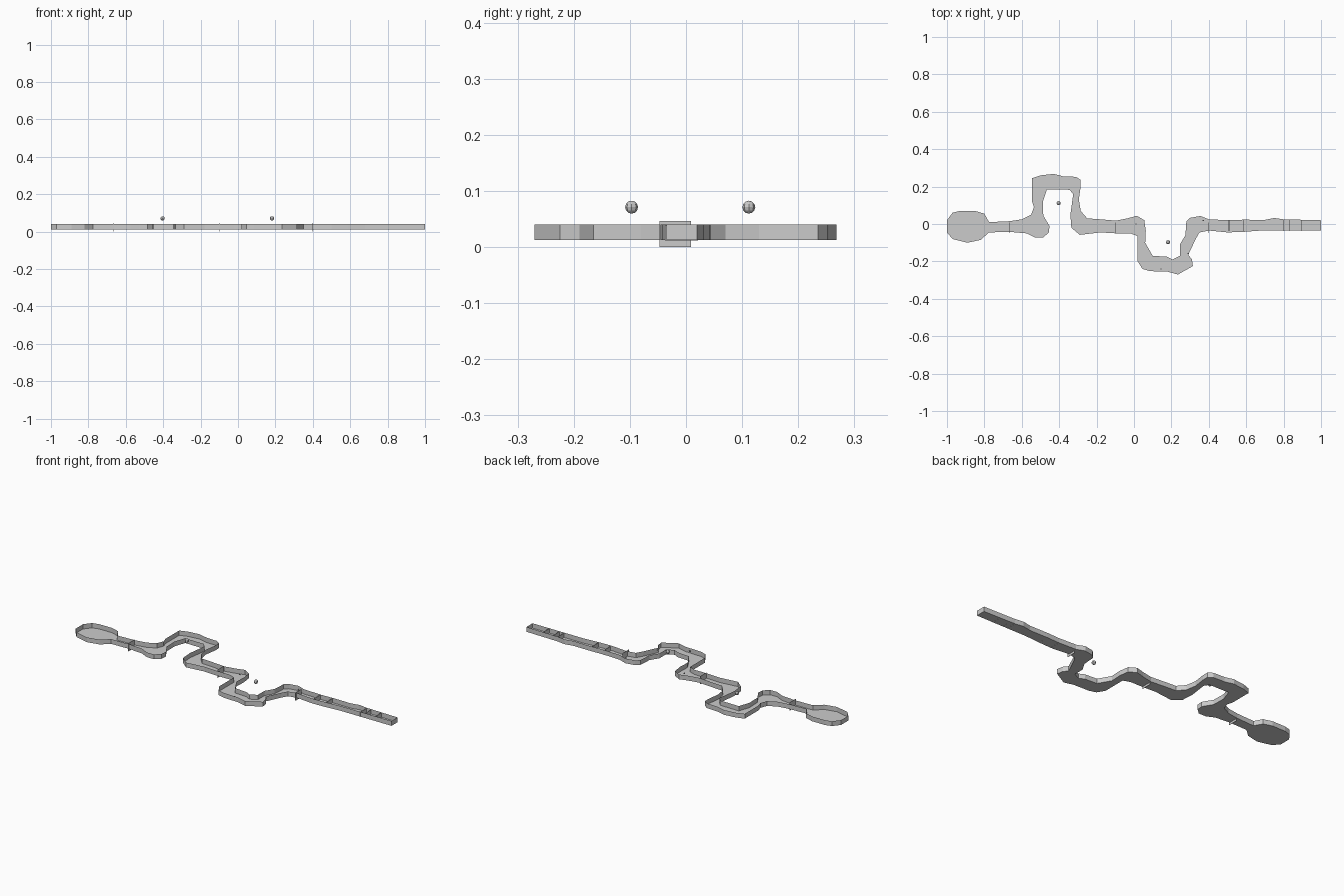
import bpy, bmesh
from mathutils import Vector
from mathutils.geometry import tessellate_polygon

Z0, Z1 = 0.0125, 0.04

def make(name, bm):
    me = bpy.data.meshes.new(name)
    bm.to_mesh(me)
    bm.free()
    ob = bpy.data.objects.new(name, me)
    bpy.context.collection.objects.link(ob)
    return ob

def box(name, x, y, z, sx, sy, sz):
    bm = bmesh.new()
    bmesh.ops.create_cube(bm, size=1)
    bmesh.ops.scale(bm, vec=(sx, sy, sz), verts=bm.verts)
    bmesh.ops.translate(bm, vec=(x, y, z), verts=bm.verts)
    return make(name, bm)

# Winding corridor outline: back edge left to right, front edge left to right
back = [(-1, .02), (-.97, .06), (-.93, .07), (-.85, .07), (-.80, .055), (-.775, .01),
        (-.665, .015), (-.60, .025), (-.55, .05), (-.535, .09), (-.545, .12), (-.545, .245),
        (-.50, .26), (-.43, .268), (-.38, .255), (-.31, .252), (-.285, .235), (-.285, .20),
        (-.295, .13), (-.285, .07), (-.25, .03), (-.18, .025), (-.095, .018), (-.035, .03),
        (.015, .044), (.055, .02), (.063, -.035), (.06, -.10), (.10, -.17), (.175, -.175),
        (.205, -.19), (.245, -.17), (.245, -.11), (.275, -.06), (.28, .015), (.30, .033),
        (.355, .043), (.40, .025), (.51, .02), (.585, .023), (.70, .022), (.75, .032),
        (.80, .025), (1, .02)]
front = [(-1, -.045), (-.97, -.08), (-.89, -.10), (-.82, -.085), (-.775, -.045),
         (-.665, -.042), (-.575, -.05), (-.53, -.072), (-.485, -.072), (-.455, -.045),
         (-.452, -.01), (-.485, .045), (-.487, .12), (-.465, .185), (-.345, .183),
         (-.325, .16), (-.34, .05), (-.335, -.02), (-.29, -.058), (-.18, -.045),
         (-.095, -.05), (-.02, -.05), (.02, -.065), (.02, -.20), (.045, -.24),
         (.085, -.252), (.18, -.255), (.235, -.27), (.315, -.225), (.31, -.19),
         (.29, -.165), (.33, -.08), (.35, -.045), (.40, -.035), (.50, -.045),
         (.585, -.042), (.68, -.035), (1, -.035)]
outline = front + back[::-1]

# Floor with thin upright walls
bm = bmesh.new()
low = [bm.verts.new((x, y, Z0)) for x, y in outline]
top = [bm.verts.new((x, y, Z1)) for x, y in outline]
for tri in tessellate_polygon([[Vector((x, y, 0)) for x, y in outline]]):
    bm.faces.new([low[i] for i in tri])
n = len(low)
for i in range(n):
    j = (i + 1) % n
    bm.faces.new((low[i], low[j], top[j], top[i]))
bmesh.ops.recalc_face_normals(bm, faces=bm.faces)
make("corridor", bm)

# Doorway panels, taller than the walls
for i, x in enumerate((-.664, -.097, .397)):
    box(f"doorway_{i}", x, -.019, .023, .002, .056, .046)

# Cross partitions in the straight end passage
for i, x in enumerate((.508, .585, .80, .83, .895)):
    box(f"partition_{i}", x, -.008, .025, .003, .058, .026)

# Floating balls
for i, (x, y) in enumerate(((-.403, .112), (.182, -.097))):
    bm = bmesh.new()
    bmesh.ops.create_uvsphere(bm, u_segments=8, v_segments=6, radius=.0115)
    bmesh.ops.translate(bm, vec=(x, y, .071), verts=bm.verts)
    make(f"ball_{i}", bm)

# Tiny markers along the corridor
for i, (x, y) in enumerate(((.01, 0), (.37, .018), (.29, -.158), (.145, -.24))):
    box(f"marker_{i}", x, y, .03, .006, .006, .006)
